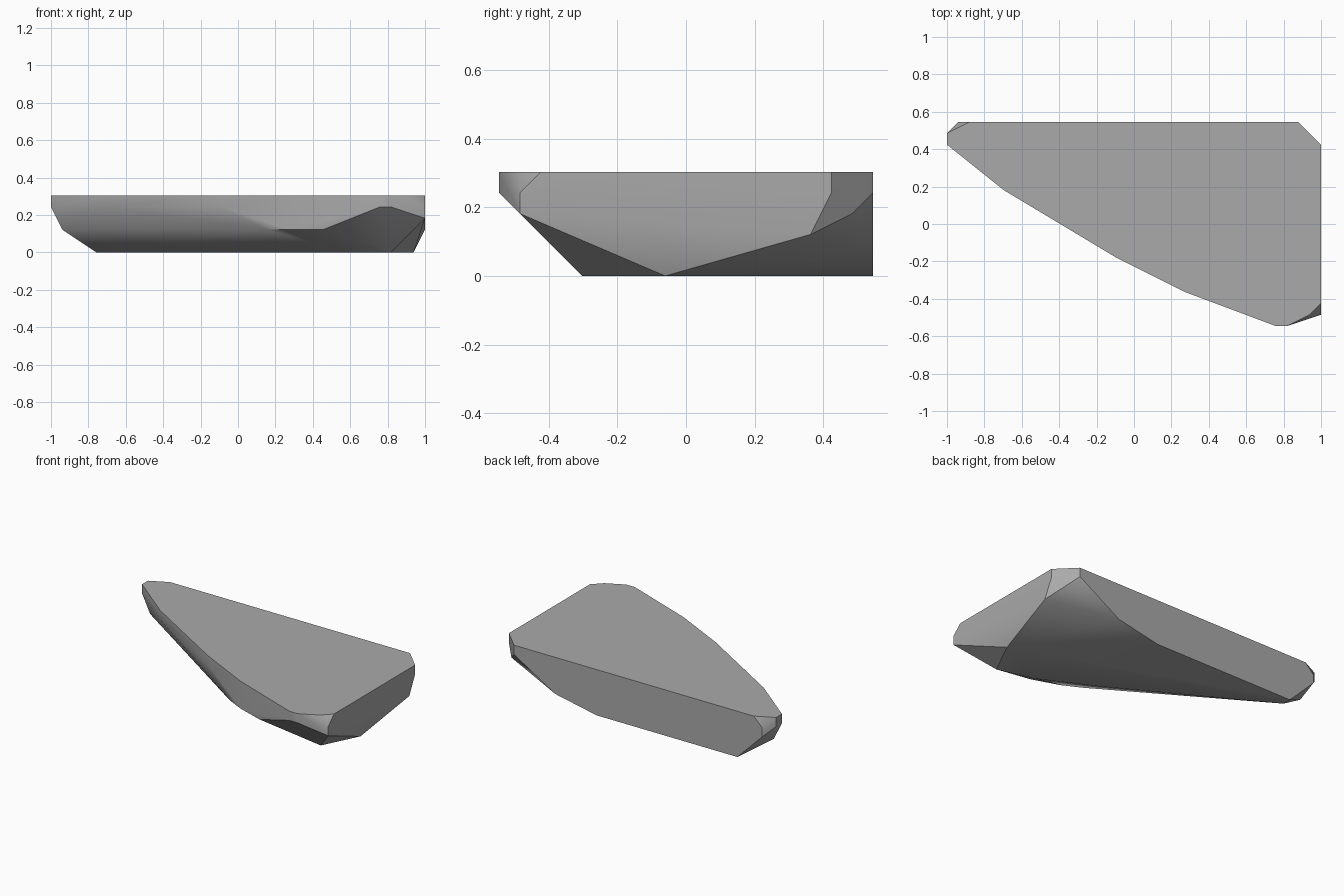
import bpy, bmesh, math

old = bpy.data.objects.get("Cube")
if old:
    bpy.data.objects.remove(old, do_unlink=True)

UNIT = 2 / 33    # the slab is laid out on a whole-number grid
TOP = 5          # height of the flat top, in grid units

# Rim corners: x, y and the height at which the upright wall ends
rim = [(0, 16, 4), (5, 12, 4), (15, 6, 4), (21, 3, 2), (29, 0, 4), (30, 0, 4),
       (32, 1, TOP), (33, 2, TOP), (33, 16, 4), (31, 18, 4), (2, 18, TOP), (0, 17, 4)]

# Chipped corners and undercuts between rim and base
chips = [(33, 1, 4), (33, 1, 3), (1, 18, 4), (1, 18, 3), (1, 16, 2), (33, 15, 2),
         (32, 17, 3), (26, 18, 1), (19, 4, 2), (24, 2, 2), (27, 1, 3)]

# Flat base outline
base = [(4, 18), (21, 18), (32, 8), (30, 4), (26, 5), (20, 8), (4, 17)]


def grey_stone():
    mat = bpy.data.materials.new("grey_stone")
    mat.use_nodes = True
    colour = (0.4, 0.4, 0.4, 1)
    mat.diffuse_color = colour
    mat.node_tree.nodes["Principled BSDF"].inputs["Base Color"].default_value = colour
    return mat


# Wrap all corners in one faceted shell
corners = set(rim) | {(x, y, TOP) for x, y, z in rim} | set(chips) | {(x, y, 0) for x, y in base}
bm = bmesh.new()
for x, y, z in sorted(corners):
    bm.verts.new(((x - 16.5) * UNIT, (y - 9) * UNIT, z * UNIT))
hull = bmesh.ops.convex_hull(bm, input=bm.verts)
loose = [v for v in bm.verts if not v.link_faces]
bmesh.ops.delete(bm, geom=loose, context="VERTS")
bmesh.ops.dissolve_limit(bm, angle_limit=math.radians(1), verts=bm.verts, edges=bm.edges)
bmesh.ops.recalc_face_normals(bm, faces=bm.faces)

mesh = bpy.data.meshes.new("stone_slab")
bm.to_mesh(mesh)
bm.free()
slab = bpy.data.objects.new("stone_slab", mesh)
bpy.context.collection.objects.link(slab)
mesh.materials.append(grey_stone())

# Soft shading over shallow facets, crisp at the hard edges
bpy.context.view_layer.objects.active = slab
slab.select_set(True)
bpy.ops.object.shade_smooth_by_angle(angle=math.radians(30))
